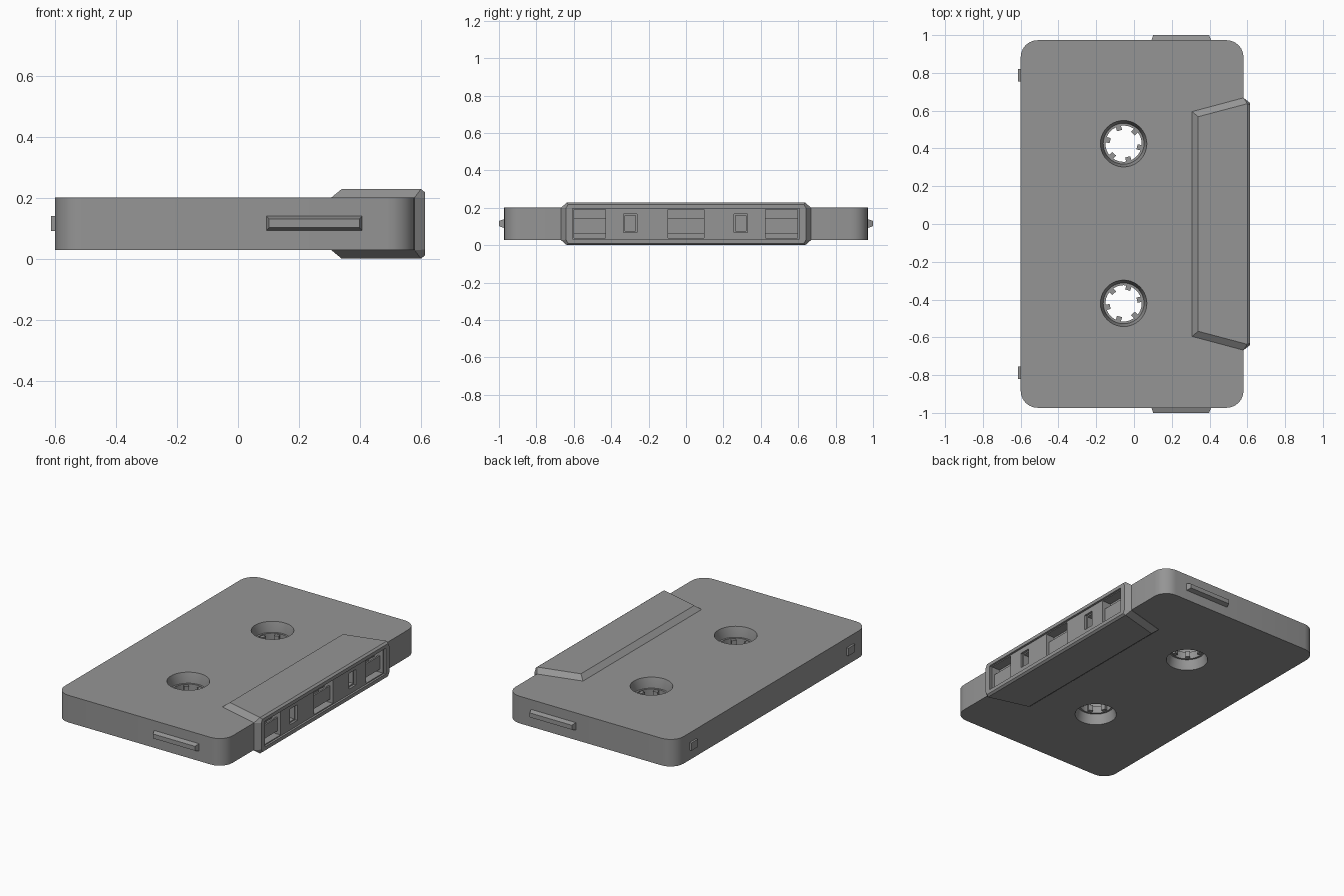
import bpy, bmesh, math
from mathutils import Matrix, Vector

if "Cube" in bpy.data.objects:
    bpy.data.objects.remove(bpy.data.objects["Cube"])

MID = 0.114  # height of the mirror plane of the shell
plastic = bpy.data.materials.new("dark_plastic")
plastic.diffuse_color = (0.3, 0.3, 0.3, 1)
plastic.use_nodes = True
plastic.node_tree.nodes["Principled BSDF"].inputs["Base Color"].default_value = plastic.diffuse_color


def finish(name, bm, smooth=True):
    bmesh.ops.recalc_face_normals(bm, faces=bm.faces)
    mesh = bpy.data.meshes.new(name)
    bm.to_mesh(mesh)
    bm.free()
    mesh.materials.append(plastic)
    ob = bpy.data.objects.new(name, mesh)
    bpy.context.collection.objects.link(ob)
    if smooth:
        activate(ob)
        bpy.ops.object.shade_smooth_by_angle(angle=math.radians(30))
    return ob


def activate(ob):
    bpy.ops.object.select_all(action='DESELECT')
    ob.select_set(True)
    bpy.context.view_layer.objects.active = ob


def box(name, x, y, z, round_corners=0):
    bm = bmesh.new()
    size = Vector((x[1] - x[0], y[1] - y[0], z[1] - z[0]))
    centre = Vector((sum(x) / 2, sum(y) / 2, sum(z) / 2))
    bmesh.ops.create_cube(bm, size=1, matrix=Matrix.Translation(centre) @ Matrix.Diagonal(size.to_4d()))
    if round_corners:
        edges = [e for e in bm.edges if abs(e.verts[0].co.z - e.verts[1].co.z) > 0.01]
        bmesh.ops.bevel(bm, geom=edges, offset=round_corners, segments=6, profile=0.5, affect='EDGES')
    return finish(name, bm)


def hull(name, points):
    bm = bmesh.new()
    for p in points:
        bm.verts.new(p)
    bmesh.ops.convex_hull(bm, input=bm.verts)
    bmesh.ops.dissolve_limit(bm, angle_limit=0.01, verts=bm.verts, edges=bm.edges)
    return finish(name, bm, False)


def lathe(name, profile, cx, cy, closed_ring=False, n=40):
    """Revolve (radius, z) points about a vertical axis."""
    bm = bmesh.new()
    rings = [[bm.verts.new((cx + r * math.cos(2 * math.pi * i / n),
                            cy + r * math.sin(2 * math.pi * i / n), z)) for i in range(n)]
             for r, z in profile]
    pairs = list(zip(rings, rings[1:]))
    if closed_ring:
        pairs.append((rings[-1], rings[0]))
    else:
        bm.faces.new(rings[0])
        bm.faces.new(rings[-1])
    for a, b in pairs:
        for i in range(n):
            j = (i + 1) % n
            bm.faces.new((a[i], a[j], b[j], b[i]))
    return finish(name, bm)


def boolean(ob, other, operation='DIFFERENCE'):
    mod = ob.modifiers.new("bool", 'BOOLEAN')
    mod.operation, mod.solver, mod.object = operation, 'EXACT', other
    activate(ob)
    bpy.ops.object.modifier_apply(modifier=mod.name)
    bpy.data.objects.remove(other)


# Main shell with rounded corners
shell = box("cassette_shell", (-0.60, 0.58), (-0.973, 0.973), (0.029, 0.201), 0.09)

# Thick head section along the open edge
pts = []
for sy in (-1, 1):
    for sz in (-1, 1):
        for x, y, h in ((0.307, 0.595, 0.087), (0.58, 0.668, 0.087), (0.613, 0.642, 0.084),
                        (0.34, 0.568, 0.114), (0.60, 0.637, 0.114), (0.613, 0.63, 0.104)):
            pts.append((x, sy * y, MID + sz * h))
boolean(shell, hull("head_section", pts), 'UNION')

# Recessed head panel and its windows
boolean(shell, box("panel_cut", (0.60, 0.7), (-0.607, 0.607), (0.033, 0.196)))
windows = [(-0.60, -0.43), (-0.095, 0.095), (0.425, 0.597)]
for y in windows:
    boolean(shell, box("window_cut", (0.50, 0.7), y, (0.039, 0.191)))
for y0, y1 in ((-0.333, -0.262), (0.257, 0.328)):
    boolean(shell, box("pin_hole_rim_cut", (0.585, 0.7), (y0, y1), (0.067, 0.166)))
    boolean(shell, box("pin_hole_cut", (0.53, 0.7), (y0 + 0.008, y1 - 0.008), (0.075, 0.158)))

# Tape strip and guide visible inside every window
for i, y in enumerate(windows):
    box(f"tape_strip_{i}", (0.57, 0.58), y, (0.06, 0.145))
    box(f"tape_guide_{i}", (0.49, 0.54), y, (0.13, 0.191))

# Reel holes, hub rings and drive teeth
CX = -0.055
for side, cy, turn in (("left", -0.42, 13), ("right", 0.425, -13)):
    boolean(shell, lathe("reel_cut", [(0.126, 0.0), (0.123, 0.029), (0.108, 0.09),
                                      (0.108, 0.14), (0.123, 0.201), (0.126, 0.23)], CX, cy))
    lathe(f"hub_ring_{side}", [(0.096, 0.092), (0.113, 0.092), (0.113, 0.138), (0.096, 0.138)],
          CX, cy, True)
    bm = bmesh.new()
    for k in range(6):
        m = (Matrix.Translation((CX, cy, MID)) @ Matrix.Rotation(math.radians(turn + 60 * k), 4, 'Z')
             @ Matrix.Translation((0.086, 0, 0)) @ Matrix.Diagonal((0.026, 0.028, 0.038, 1)))
        bmesh.ops.create_cube(bm, size=1, matrix=m)
    finish(f"hub_teeth_{side}", bm, False)

# Tapered grip ridges on both short ends
for side, s in (("left", -1), ("right", 1)):
    hull(f"grip_ridge_{side}",
         [(x, s * y, z) for y, x0, x1, z0, z1 in ((0.965, 0.09, 0.41, 0.09, 0.142),
                                                  (1.0, 0.102, 0.398, 0.102, 0.13))
          for x in (x0, x1) for z in (z0, z1)])

    # Small write-protect tabs on the rear edge
    yc = s * 0.787
    box(f"rear_tab_{side}", (-0.613, -0.59), (yc - 0.033, yc + 0.033), (0.091, 0.14))

activate(shell)
bpy.ops.object.shade_smooth_by_angle(angle=math.radians(30))
